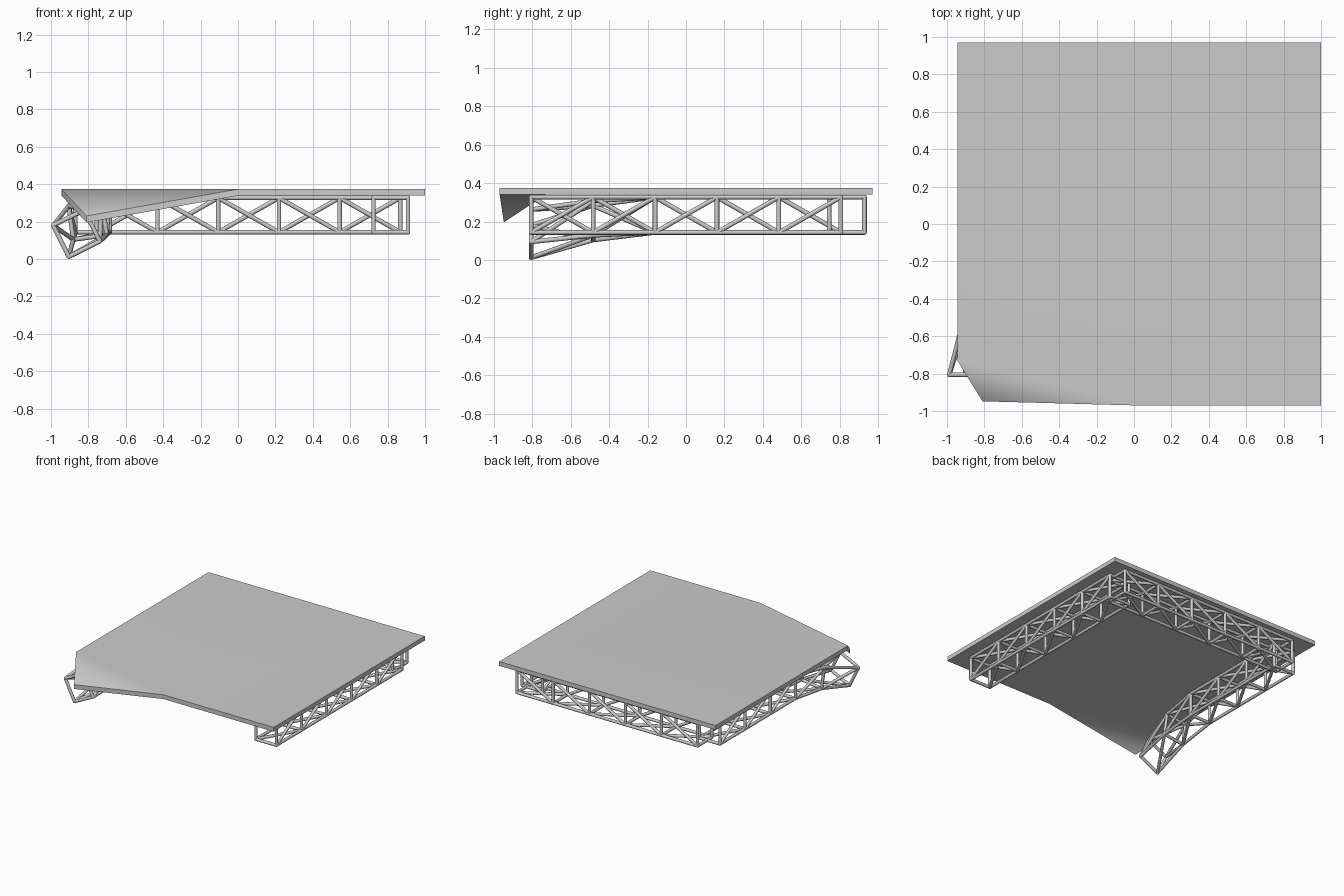
import bpy, bmesh
from math import radians
from mathutils import Vector, Matrix

if "Cube" in bpy.data.objects:
    bpy.data.objects.remove(bpy.data.objects["Cube"])

R = 0.012            # bar radius
LO, HI = 0.143, 0.327  # chord heights
PANELS = 5


def finish(bm, name, angle):
    bmesh.ops.recalc_face_normals(bm, faces=bm.faces)
    me = bpy.data.meshes.new(name)
    bm.to_mesh(me)
    bm.free()
    ob = bpy.data.objects.new(name, me)
    bpy.context.collection.objects.link(ob)
    bpy.ops.object.select_all(action='DESELECT')
    ob.select_set(True)
    bpy.context.view_layer.objects.active = ob
    bpy.ops.object.shade_smooth_by_angle(angle=radians(angle))
    return ob


def bar(bm, a, b):
    d = b - a
    m = Matrix.Translation((a + b) / 2) @ d.to_track_quat('Z', 'Y').to_matrix().to_4x4()
    bmesh.ops.create_cone(bm, cap_ends=True, segments=10, radius1=R, radius2=R,
                          depth=d.length, matrix=m)


def truss(name, stations):
    """Box truss through a list of four-cornered frames."""
    bm = bmesh.new()
    for i, frame in enumerate(stations):
        for k in range(4):
            n = (k + 1) % 4
            bar(bm, frame[k], frame[n])                 # frame side
            bmesh.ops.create_uvsphere(bm, u_segments=10, v_segments=6, radius=R,
                                      matrix=Matrix.Translation(frame[k]))
            if i:
                bar(bm, stations[i - 1][k], frame[k])   # chord
                bar(bm, stations[i - 1][k], frame[n])   # diagonal
    return finish(bm, name, 40)


def rect(a0, a1):
    return [(a0, LO), (a1, LO), (a1, HI), (a0, HI)]


def steps(a, b):
    return [a + (b - a) * i / PANELS for i in range(PANELS + 1)]


# Right and back trusses
truss("right_truss", [[Vector((x, y, z)) for x, z in rect(0.725, 0.909)]
                      for y in steps(-0.806, 0.806)])
truss("back_truss", [[Vector((x, y, z)) for y, z in rect(0.745, 0.929)]
                     for x in steps(-0.755, 0.868)])

# Left truss: the front end is twisted outward and sags to the ground
x0, x1 = -0.87, -0.686
bent = [(-0.905, 0.012), (-0.739, 0.094), (-0.821, 0.262), (-0.988, 0.180)]
stations = []
for i, y in enumerate(steps(-0.806, 0.806)):
    f = {0: 1.0, 1: 0.3}.get(i, 0.0)
    stations.append([Vector((p[0] + (q[0] - p[0]) * f, y, p[1] + (q[1] - p[1]) * f))
                     for p, q in zip(rect(x0, x1), bent)])
truss("left_truss", stations)

# Roof slab with the front left corner folded down
Z = 0.375
outline = [(-0.945, -0.73, Z), (0.01, -0.97, Z), (1, -0.97, Z),
           (1, 0.97, Z), (-0.945, 0.97, Z)]
corner = (-0.81, -0.948, 0.23)
bm = bmesh.new()
rings = []
for dz in (0, -0.035):
    vs = [bm.verts.new((x, y, z + dz)) for x, y, z in outline]
    c = bm.verts.new((corner[0], corner[1], corner[2] + dz))
    bm.faces.new(vs)
    bm.faces.new((vs[0], c, vs[1]))
    rings.append([vs[0], c] + vs[1:])
for i in range(6):
    j = (i + 1) % 6
    bm.faces.new((rings[0][i], rings[0][j], rings[1][j], rings[1][i]))
slab = finish(bm, "roof_slab", 45)
slab.modifiers.new("weighted", 'WEIGHTED_NORMAL').keep_sharp = True
